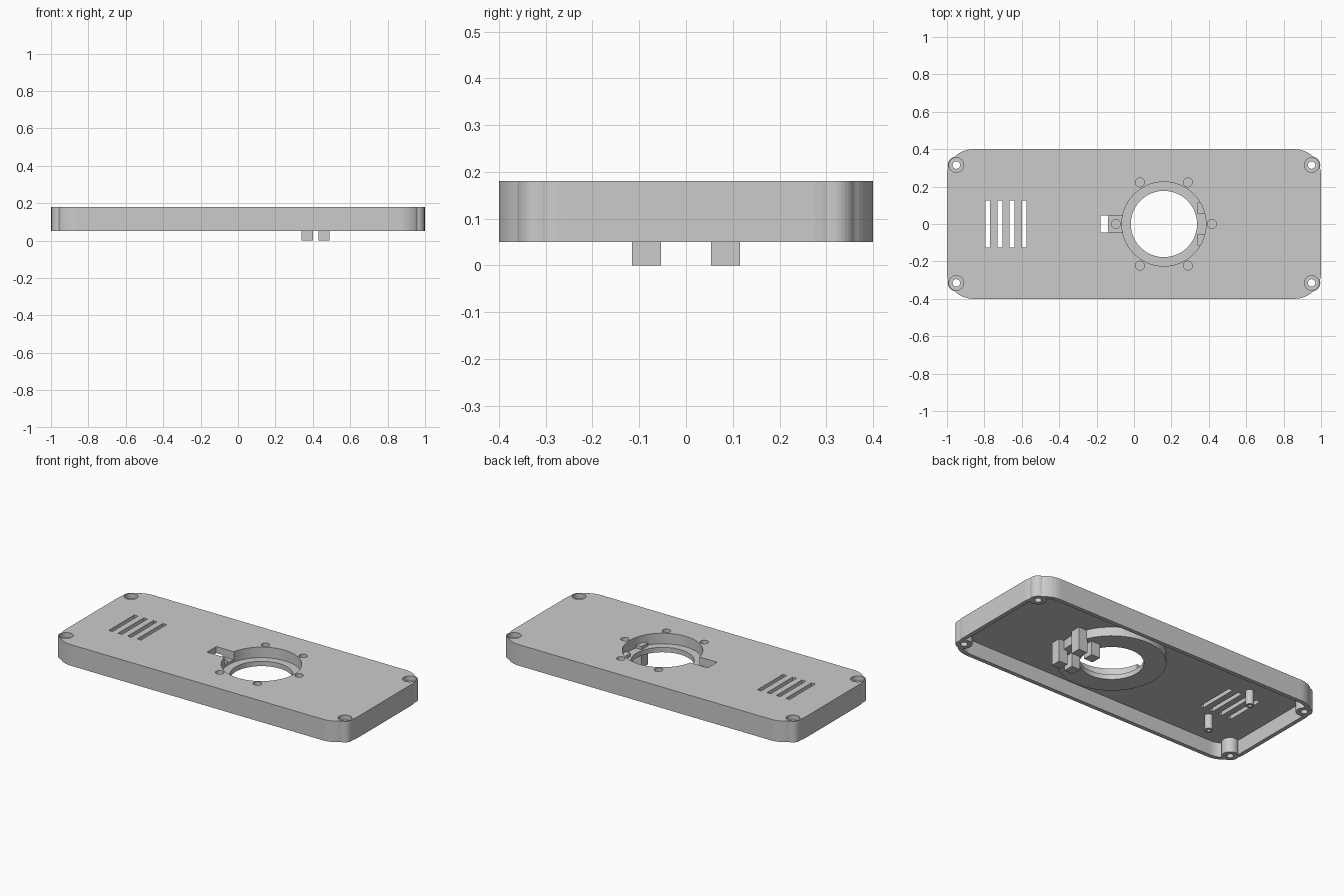
import bpy, bmesh, math

cube = bpy.data.objects.get("Cube")
if cube:
    bpy.data.objects.remove(cube, do_unlink=True)

grey = bpy.data.materials.new("plain grey")
grey.use_nodes = True
colour = (0.6, 0.6, 0.6, 1)
grey.diffuse_color = colour
grey.node_tree.nodes["Principled BSDF"].inputs["Base Color"].default_value = colour


def prism(name, outline, z0, z1):
    """Extrude a closed outline straight up."""
    bm = bmesh.new()
    face = bm.faces.new([bm.verts.new((x, y, z0)) for x, y in outline])
    top = bmesh.ops.extrude_face_region(bm, geom=[face])["geom"]
    bmesh.ops.translate(bm, vec=(0, 0, z1 - z0),
                        verts=[v for v in top if isinstance(v, bmesh.types.BMVert)])
    bmesh.ops.recalc_face_normals(bm, faces=bm.faces)
    mesh = bpy.data.meshes.new(name)
    bm.to_mesh(mesh)
    bm.free()
    mesh.materials.append(grey)
    obj = bpy.data.objects.new(name, mesh)
    bpy.context.scene.collection.objects.link(obj)
    return obj


def box(name, x0, x1, y0, y1, z0, z1):
    return prism(name, [(x0, y0), (x1, y0), (x1, y1), (x0, y1)], z0, z1)


def disc(name, x, y, r, z0, z1, n=32):
    ring = [math.tau * i / n for i in range(n)]
    return prism(name, [(x + r * math.cos(a), y + r * math.sin(a)) for a in ring], z0, z1)


def rounded(name, hx, hy, r, z0, z1, n=14):
    pts = []
    for q, (sx, sy) in enumerate([(1, 1), (-1, 1), (-1, -1), (1, -1)]):
        for i in range(n + 1):
            a = math.pi / 2 * (q + i / n)
            pts.append((sx * (hx - r) + r * math.cos(a), sy * (hy - r) + r * math.sin(a)))
    return prism(name, pts, z0, z1)


def combine(obj, tools, operation):
    """Apply a boolean with each tool in turn, then remove the tools."""
    for tool in tools:
        mod = obj.modifiers.new("boolean", "BOOLEAN")
        mod.object, mod.operation, mod.solver = tool, operation, "EXACT"
        bpy.context.view_layer.update()
        result = obj.evaluated_get(bpy.context.evaluated_depsgraph_get())
        mesh = bpy.data.meshes.new_from_object(result)
        obj.modifiers.clear()
        obj.data = mesh
        bpy.data.objects.remove(tool, do_unlink=True)


BOTTOM, TOP, PLATE = 0.05, 0.18, 0.14
RING_X, RING_BOTTOM, LEDGE = 0.16, 0.085, 0.115
corners = [(sx * 0.95, sy * 0.315) for sx in (-1, 1) for sy in (-1, 1)]

# Hollow cover, open underneath, with screw bosses and the ring collar
cover = rounded("cover", 1, 0.4, 0.14, BOTTOM, TOP)
combine(cover, [rounded("cavity", 0.975, 0.375, 0.115, 0, PLATE)], "DIFFERENCE")
combine(cover, [disc("boss", x, y, 0.046, BOTTOM, TOP) for x, y in corners], "UNION")
combine(cover, [disc("collar", RING_X, 0, 0.3, RING_BOTTOM, 0.16, 96)], "UNION")

# Central stepped opening and its side notch
cuts = [disc("recess", RING_X, 0, 0.225, LEDGE, 0.3, 96),
        disc("opening", RING_X, 0, 0.177, -0.1, 0.3, 96),
        box("notch", -0.18, 0, -0.045, 0.045, 0.13, 0.3)]

# Six blind holes around the recess
for i in range(6):
    a = math.tau * i / 6
    cuts.append(disc("blind_hole", RING_X + 0.257 * math.cos(a), 0.257 * math.sin(a),
                     0.024, 0.105, 0.3, 24))

# Vent slots
for i in range(4):
    x = -0.782 + i * 0.065
    cuts.append(box("vent", x - 0.013, x + 0.013, -0.125, 0.125, 0.1, 0.3))

# Countersunk screw holes
for x, y in corners:
    cuts.append(disc("screw_hole", x, y, 0.02, -0.1, 0.3))
    cuts.append(disc("screw_seat", x, y, 0.039, 0.15, 0.3))
combine(cover, cuts, "DIFFERENCE")

# Clip blocks and standoffs on the underside
for side, s in (("left", 1), ("right", -1)):
    y0, y1 = sorted((s * 0.053, s * 0.115))
    box("inner_clip_" + side, 0.34, 0.4, y0, y1, 0, 0.135)
    box("outer_clip_" + side, 0.43, 0.49, y0, y1, 0, 0.15)
    post = disc("standoff_" + side, -0.68, s * 0.175, 0.024, BOTTOM, 0.15)
    combine(post, [disc("pilot_hole", -0.68, s * 0.175, 0.011, 0, 0.13)], "DIFFERENCE")
